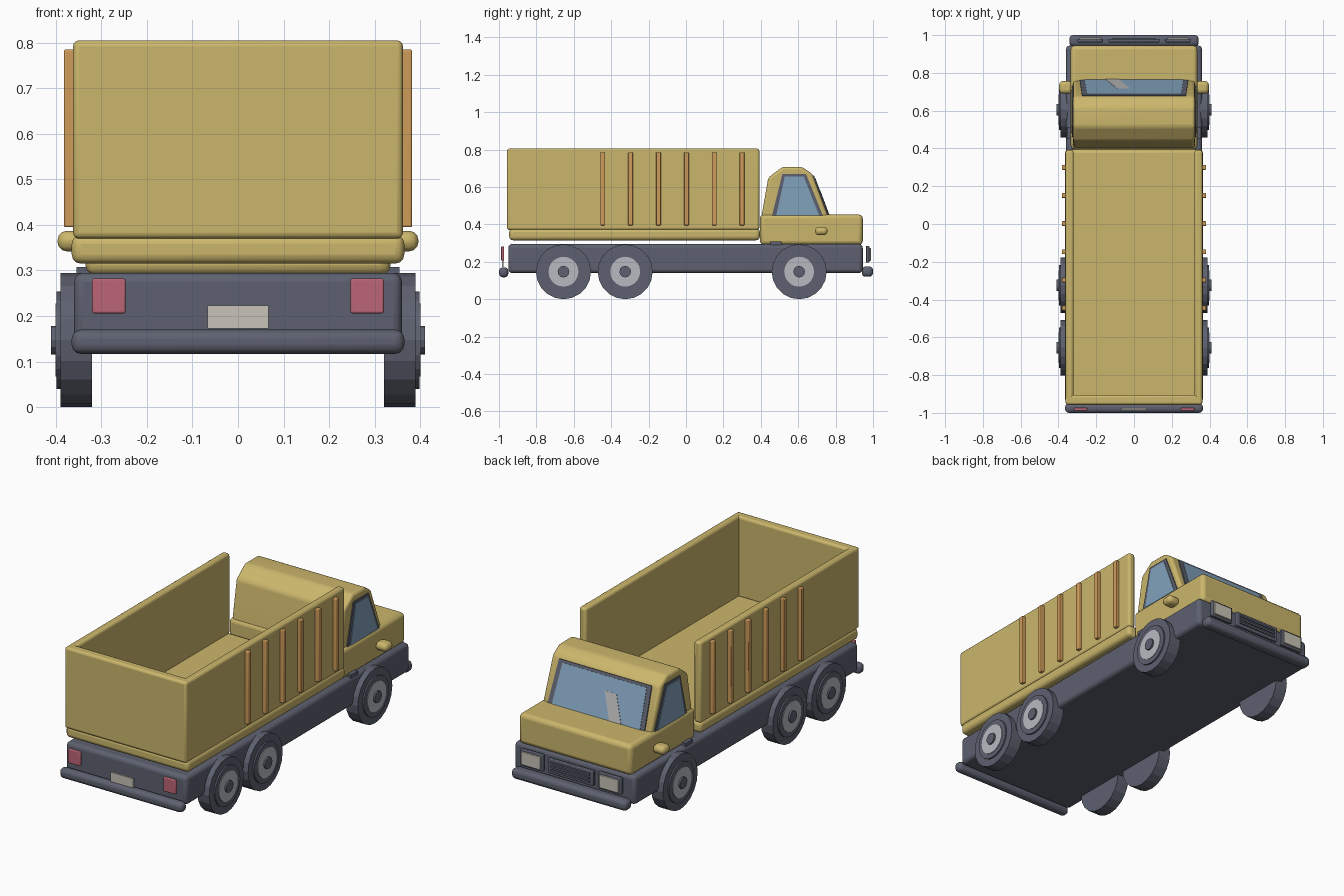
import bpy, bmesh, math
from mathutils import Vector, Matrix

cube = bpy.data.objects.get("Cube")
if cube:
    bpy.data.objects.remove(cube, do_unlink=True)


def material(name, rgb):
    m = bpy.data.materials.new(name)
    m.use_nodes = True
    m.diffuse_color = (*rgb, 1)
    m.node_tree.nodes["Principled BSDF"].inputs["Base Color"].default_value = (*rgb, 1)
    return m


YELLOW = material("sand yellow", (0.60, 0.47, 0.15))
GREY = material("chassis grey", (0.11, 0.12, 0.16))
ORANGE = material("slat orange", (0.62, 0.33, 0.10))
RED = material("tail light red", (0.50, 0.13, 0.18))
CREAM = material("lamp cream", (0.58, 0.55, 0.48))
RIM = material("rim grey", (0.48, 0.49, 0.53))
GLASS = material("window blue", (0.22, 0.36, 0.50))
SHINE = material("glass shine", (0.45, 0.45, 0.45))


def finish(name, bm, mat, bevel=0, segments=3):
    bmesh.ops.recalc_face_normals(bm, faces=bm.faces)
    mesh = bpy.data.meshes.new(name)
    bm.to_mesh(mesh)
    bm.free()
    mesh.materials.append(mat)
    ob = bpy.data.objects.new(name, mesh)
    bpy.context.collection.objects.link(ob)
    if bevel:
        mod = ob.modifiers.new("rounded", "BEVEL")
        mod.width, mod.segments = bevel, segments
        mod.limit_method, mod.angle_limit = "ANGLE", math.radians(25)
        bpy.ops.object.select_all(action="DESELECT")
        ob.select_set(True)
        bpy.context.view_layer.objects.active = ob
        bpy.ops.object.shade_smooth_by_angle(angle=math.radians(35))
    return ob


def box(name, x, y, z, mat, bevel=0):
    """Box from its low and high limits on each axis."""
    bm = bmesh.new()
    size = Vector(b - a for a, b in (x, y, z))
    mid = Vector((a + b) / 2 for a, b in (x, y, z))
    bmesh.ops.create_cube(bm, size=1, matrix=Matrix.Translation(mid) @ Matrix.Diagonal((*size, 1)))
    return finish(name, bm, mat, bevel)


def prism(name, points, along, mat, bevel=0):
    """Polygon extruded along a vector."""
    bm = bmesh.new()
    face = bm.faces.new([bm.verts.new(p) for p in points])
    out = bmesh.ops.extrude_face_region(bm, geom=[face], use_keep_orig=True)
    verts = [v for v in out["geom"] if isinstance(v, bmesh.types.BMVert)]
    bmesh.ops.translate(bm, verts=verts, vec=along)
    return finish(name, bm, mat, bevel)


def disc(name, x, y, z, radius, depth, mat, sides=20):
    bm = bmesh.new()
    turn = Matrix.Translation((x, y, z)) @ Matrix.Rotation(math.pi / 2, 4, "Y")
    bmesh.ops.create_cone(bm, cap_ends=True, segments=sides, radius1=radius,
                          radius2=radius, depth=depth, matrix=turn)
    return finish(name, bm, mat)


def span(side, a, b):
    return tuple(sorted((side * a, side * b)))


# Chassis and bumpers
box("chassis", (-.36, .36), (-.95, .945), (.14, .295), GREY, .02)
box("tail_bumper", (-.365, .365), (-1, -.95), (.117, .17), GREY, .02)
box("nose_bumper", (-.342, .342), (.94, 1), (.12, .175), GREY, .02)

# Cargo bed, open towards the cab
box("bed_base", (-.365, .365), (-.945, .395), (.315, .378), YELLOW, .02)
box("tailgate", (-.362, .362), (-.957, -.905), (.37, .805), YELLOW, .013)

# Cab body and upper cab
box("cab_body", (-.335, .335), (.395, .945), (.29, .453), YELLOW, .022)
profile = [(.40, .40), (.405, .45), (.44, .65), (.515, .707),
           (.62, .707), (.675, .67), (.765, .43), (.765, .40)]
prism("upper_cab", [(-.322, y, z) for y, z in profile], (.644, 0, 0), YELLOW, .014)

# Windscreen: frame, glass and shine laid on the sloping front
low, high = Vector((0, .765, .43)), Vector((0, .675, .67))
slope = high - low
out = Vector((0, -slope.z, slope.y)).normalized() * -1
if out.y < 0:
    out = -out


def on_screen(x, t):
    return low + slope * t + Vector((x, 0, 0))


def screen_plate(name, corners, thick, mat):
    prism(name, [on_screen(x, t) for x, t in corners], out * thick, mat)


screen_plate("windscreen_frame", [(-.288, .04), (.288, .04), (.275, .96), (-.275, .96)], .006, GREY)
screen_plate("windscreen", [(-.262, .08), (.262, .08), (.25, .90), (-.25, .90)], .008, GLASS)
screen_plate("windscreen_shine", [(-.15, .08), (-.08, .08), (-.02, .62), (-.09, .62)], .0095, SHINE)

for side, label in ((1, "left"), (-1, "right")):
    # Bed walls with upright slats
    box(f"bed_wall_{label}", span(side, .32, .362), (-.957, .392), (.37, .805), YELLOW, .013)
    for i in range(6):
        y = -.445 + .149 * i
        box(f"slat_{label}_{i + 1}", span(side, .355, .382), (y - .013, y + .013),
            (.395, .785), ORANGE, .004)

    # Side windows
    frame = [(.458, .44), (.735, .44), (.642, .668), (.515, .668)]
    pane = [(.482, .447), (.712, .447), (.63, .655), (.528, .655)]
    prism(f"window_frame_{label}", [(side * .321, y, z) for y, z in frame],
          (side * .006, 0, 0), GREY)
    prism(f"window_{label}", [(side * .321, y, z) for y, z in pane],
          (side * .009, 0, 0), GLASS)

    # Rounded side mirror and step
    box(f"mirror_{label}", span(side, .325, .396), (.69, .757), (.342, .387), YELLOW, .02)
    box(f"step_{label}", span(side, .30, .355), (.45, .51), (.29, .308), GREY)

    # Lamps
    box(f"headlight_housing_{label}", span(side, .165, .30), (.962, .98), (.195, .285), GREY, .004)
    box(f"headlight_{label}", span(side, .175, .29), (.978, .988), (.205, .275), CREAM, .003)
    box(f"tail_light_{label}", span(side, .247, .32), (-.988, -.972), (.206, .282), RED, .004)

    # Wheels
    for name, y in (("rear", -.655), ("middle", -.325), ("front", .605)):
        z = .147
        disc(f"{name}_tyre_{label}", side * .355, y, z, .147, .07, GREY)
        disc(f"{name}_sidewall_{label}", side * .39, y, z, .107, .016, GREY)
        disc(f"{name}_rim_{label}", side * .392, y, z, .08, .018, RIM)
        disc(f"{name}_hub_{label}", side * .40, y, z, .031, .02, GREY, 12)

# Grille and number plate
box("grille", (-.135, .135), (.962, .98), (.198, .278), GREY, .004)
for i in range(3):
    z = .218 + .02 * i
    box(f"grille_bar_{i + 1}", (-.115, .115), (.978, .986), (z - .005, z + .005), GREY)
box("plate", (-.067, .067), (-.985, -.975), (.173, .223), CREAM)
